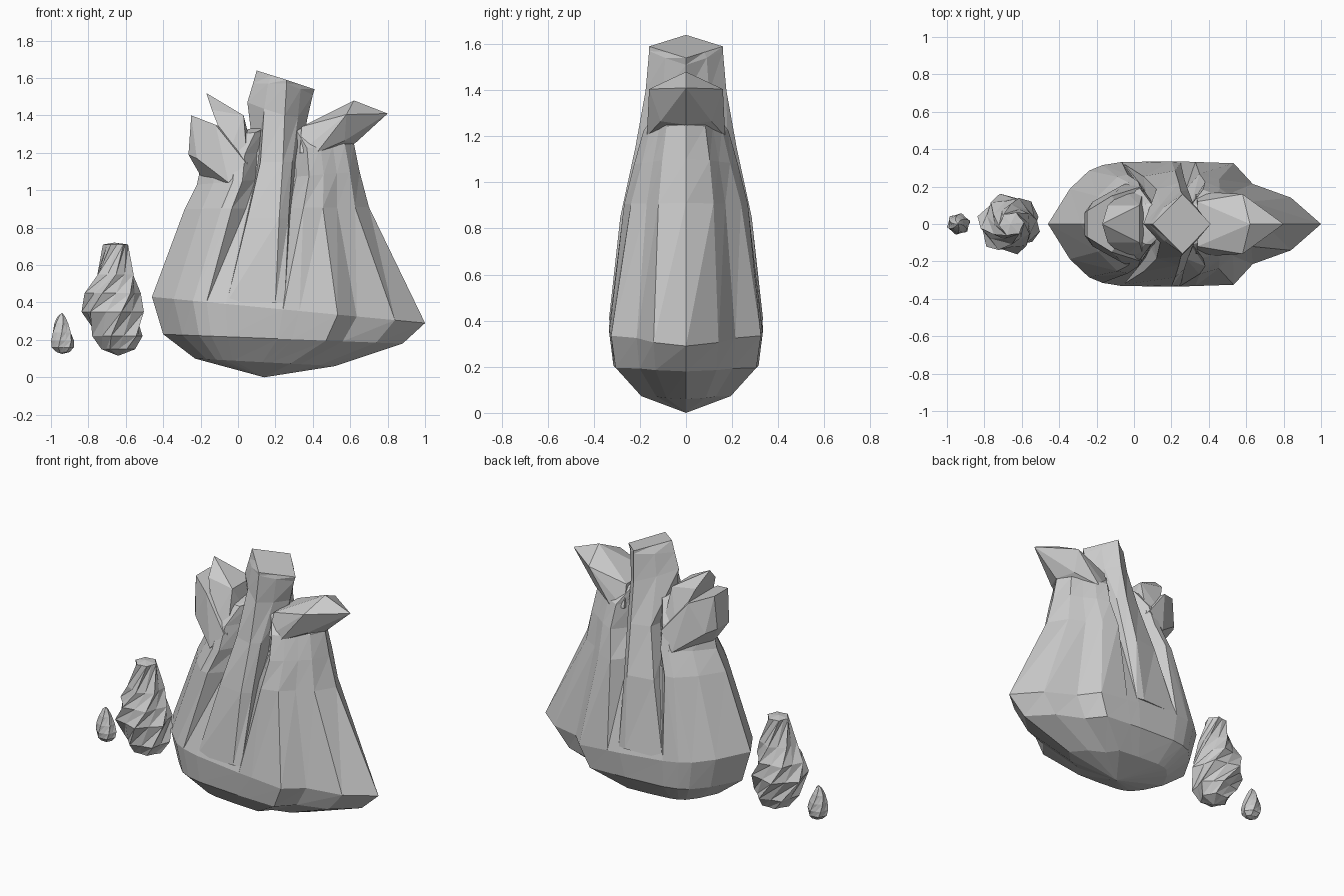
import bpy, bmesh
from math import sin, cos, pi
from mathutils import Vector

if "Cube" in bpy.data.objects:
    bpy.data.objects.remove(bpy.data.objects["Cube"])


def make_object(name, bm):
    bmesh.ops.recalc_face_normals(bm, faces=bm.faces)
    mesh = bpy.data.meshes.new(name)
    bm.to_mesh(mesh)
    bm.free()
    ob = bpy.data.objects.new(name, mesh)
    bpy.context.collection.objects.link(ob)
    return ob


def loft(name, rings, bottom=None, top=None):
    """Skin closed rings of points; each end is a fan to a point or an n-gon."""
    bm = bmesh.new()
    rows = [[bm.verts.new(p) for p in ring] for ring in rings]
    n = len(rows[0])
    for a, b in zip(rows, rows[1:]):
        for i in range(n):
            j = (i + 1) % n
            bm.faces.new((a[i], a[j], b[j]))
            bm.faces.new((a[i], b[j], b[i]))
    for row, tip in ((rows[0], bottom), (rows[-1], top)):
        if tip is None:
            bm.faces.new(row)
        else:
            v = bm.verts.new(tip)
            for i in range(n):
                bm.faces.new((row[i], row[(i + 1) % n], v))
    return make_object(name, bm)


def hull(name, points):
    """Convex tuft, mirrored front to back."""
    bm = bmesh.new()
    for x, y, z in points:
        bm.verts.new((x, y, z))
        if y:
            bm.verts.new((x, -y, z))
    res = bmesh.ops.convex_hull(bm, input=bm.verts)
    loose = [g for g in res["geom_interior"] if isinstance(g, bmesh.types.BMVert)]
    bmesh.ops.delete(bm, geom=loose, context='VERTS')
    return make_object(name, bm)


# Large sack: outline levels (left z, left x, right z, right x, half depth, fold strength)
levels = [
    (.10, -.23, .06, .52, .20, 0),
    (.23, -.40, .18, .88, .315, 0),
    (.43, -.46, .29, 1.0, .335, 0),
    (.90, -.285, .91, .70, .285, .7),
    (1.03, -.22, 1.10, .65, .245, 1),
    (1.17, -.19, 1.25, .62, .20, 1),
    (1.30, -.06, 1.33, .48, .12, 1),
]
# Columns round the front half (low position, high position, low depth, high depth)
columns = [
    (0, 0, 0, 0), (.08, .10, .56, .50), (.15, .22, .85, .90),
    (.20, .28, .94, .92), (.27, .36, .99, .50), (.48, .61, 1.0, .50),
    (.54, .69, .99, .92), (.68, .78, .97, .78),
    (.75, .86, .64, .58), (.89, .94, .42, .42), (1, 1, 0, 0),
]
rings = []
for zl, xl, zr, xr, depth, fold in levels:
    half = []
    for u0, u1, v0, v1 in columns:
        u = u0 + (u1 - u0) * fold
        v = v0 + (v1 - v0) * fold
        half.append(Vector((xl + (xr - xl) * u, -depth * v, zl + (zr - zl) * u)))
    back = [Vector((p.x, -p.y, p.z)) for p in reversed(half[1:-1])]
    rings.append(half + back)
loft("large_sack_body", rings, bottom=(.14, 0, 0), top=(.2, 0, 1.36))


# Central gathered column: folded pleat that becomes a slanted diamond at the top
def pleat(xl, xa, xm, xb, xr, ya, y, yb, zl, zm, zr):
    half = [(xl, 0, zl), (xa, -ya, (zl + zm) / 2), (xm, -y, zm), (xb, -yb, (zr + zm) / 2), (xr, 0, zr)]
    return half + [(a, -b, c) for a, b, c in half[3:0:-1]]


loft("large_sack_centre_tuft", [
    pleat(-.08, -.06, .20, .25, .30, .325, .335, .325, .40, .40, .40),
    pleat(.03, .05, .22, .27, .32, .255, .285, .24, .85, .85, .85),
    pleat(.09, .12, .24, .29, .33, .185, .22, .18, 1.15, 1.15, 1.15),
    pleat(.05, .14, .25, .32, .37, .10, .175, .10, 1.47, 1.40, 1.38),
    pleat(.08, .16, .26, .335, .40, .09, .16, .09, 1.57, 1.57, 1.51),
    pleat(.10, .18, .26, .335, .41, .08, .16, .08, 1.64, 1.59, 1.54)])

# Right flap
hull("large_sack_right_tuft", [
    (.62, 0, 1.48), (.80, 0, 1.41), (.58, .16, 1.405), (.57, .11, 1.265),
    (.625, 0, 1.25), (.34, .12, 1.34), (.33, .16, 1.2), (.42, .17, 1.2)])

# Left flaps: a lower cuff and an upper fold
hull("large_sack_left_cuff", [
    (-.265, .06, 1.19), (-.25, .07, 1.40), (-.22, .12, 1.17), (-.19, 0, 1.06),
    (-.05, .215, 1.04), (.04, .20, 1.15), (-.12, .15, 1.35), (0, 0, 1.30)])
hull("large_sack_left_fold", [
    (-.17, 0, 1.52), (-.14, .10, 1.43), (.03, .10, 1.40), (.05, .18, 1.14),
    (-.05, .18, 1.2), (.08, 0, 1.2)])


# Small twisted sacks: star-shaped sections that turn as they rise
def twisted_sack(name, profile, sides, fold, twist, squash, bottom, top):
    rings = []
    z0 = profile[0][0]
    for z, cx, r in profile:
        ring = []
        for i in range(sides):
            a = 2 * pi * i / sides + twist * (z - z0)
            k = r * (1 - fold * (i % 2))
            ring.append((cx + k * cos(a), squash * k * sin(a), z))
        rings.append(ring)
    loft(name, rings, bottom, top)


twisted_sack("medium_sack", [
    (.15, -.64, .09), (.22, -.645, .14), (.35, -.67, .172),
    (.45, -.67, .152), (.55, -.655, .11), (.71, -.655, .068)],
    12, .17, 4, .98, (-.64, 0, .115), (-.66, 0, .72))

twisted_sack("small_sack", [
    (.135, -.935, .035), (.16, -.937, .06), (.195, -.938, .064), (.24, -.942, .055),
    (.29, -.945, .038), (.325, -.945, .02)],
    12, .15, 5, .92, (-.94, 0, .125), (-.94, 0, .345))
